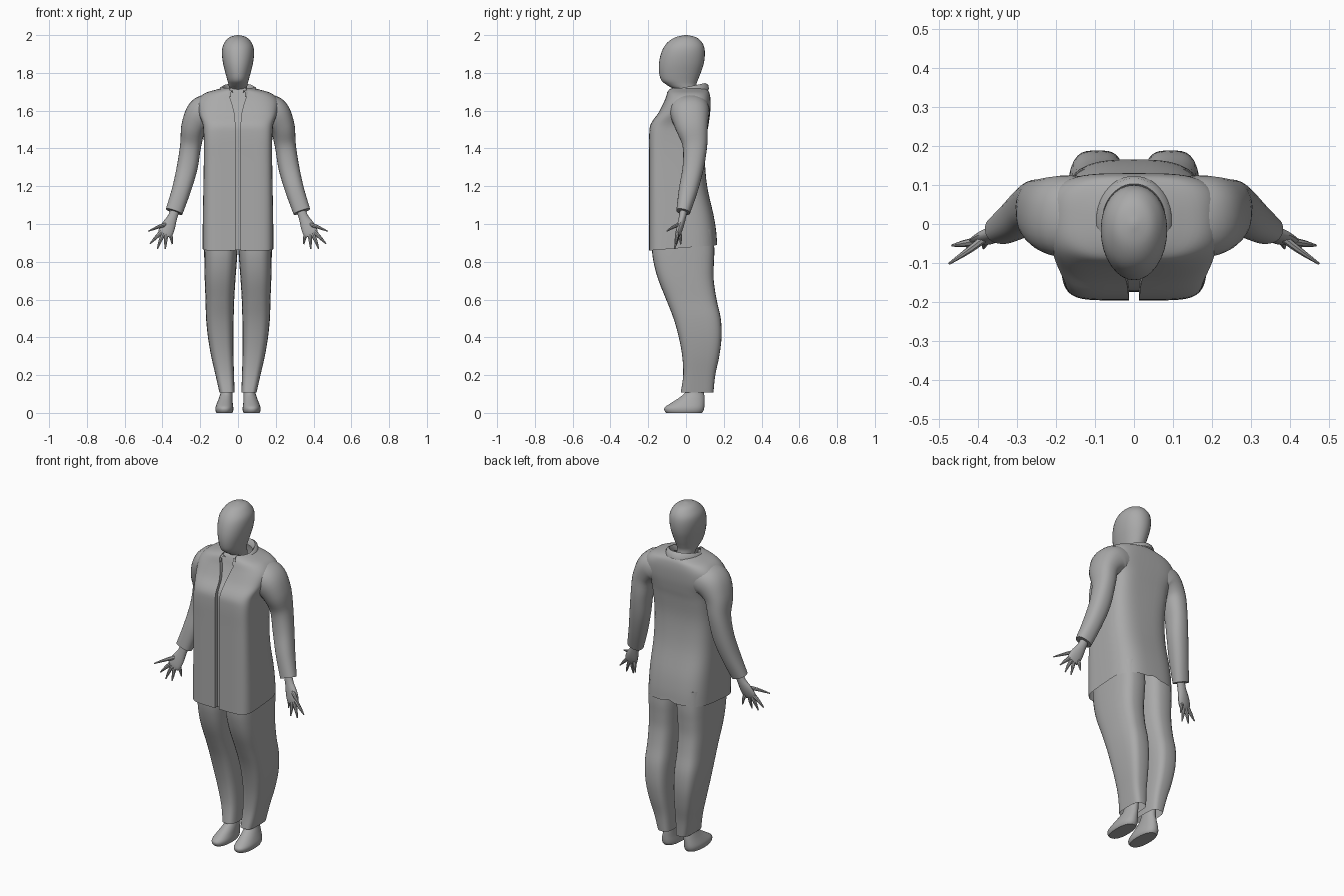
import bpy, bmesh, math
from mathutils import Vector

if "Cube" in bpy.data.objects:
    bpy.data.objects.remove(bpy.data.objects["Cube"])

grey = bpy.data.materials.new("plain grey")
grey.diffuse_color = (0.4, 0.4, 0.4, 1)
grey.use_nodes = True
grey.node_tree.nodes["Principled BSDF"].inputs["Base Color"].default_value = grey.diffuse_color


def spline(keys, n):
    """Smoothly interpolate between rows of key values."""
    out = []
    for i in range(len(keys) - 1):
        a, b = keys[i], keys[i + 1]
        p = keys[max(i - 1, 0)]
        q = keys[min(i + 2, len(keys) - 1)]
        for s in range(n):
            t = s / n
            out.append([0.5 * (2 * B + (C - A) * t + (2 * A - 5 * B + 4 * C - D) * t * t
                               + (3 * B - A - 3 * C + D) * t ** 3)
                        for A, B, C, D in zip(p, a, b, q)])
    out.append(list(keys[-1]))
    return out


def spow(v, e):
    return math.copysign(abs(v) ** e, v)


def skin(bm, rings, closed=True, cap0=False, cap1=False):
    """Bridge rings of points with quads."""
    vs = [[bm.verts.new(p) for p in r] for r in rings]
    n = len(vs[0])
    for a, b in zip(vs, vs[1:]):
        for i in range(n if closed else n - 1):
            j = (i + 1) % n
            bm.faces.new((a[i], a[j], b[j], b[i]))
    if cap0:
        bm.faces.new(vs[0][::-1])
    if cap1:
        bm.faces.new(vs[-1])


def finish(bm, name, mirror=False, angle=40):
    bmesh.ops.recalc_face_normals(bm, faces=bm.faces)
    me = bpy.data.meshes.new(name)
    bm.to_mesh(me)
    bm.free()
    ob = bpy.data.objects.new(name, me)
    bpy.context.collection.objects.link(ob)
    me.materials.append(grey)
    if mirror:
        m = ob.modifiers.new("Mirror", 'MIRROR')
        m.merge_threshold = 0.0005
    bpy.ops.object.select_all(action='DESELECT')
    ob.select_set(True)
    bpy.context.view_layer.objects.active = ob
    bpy.ops.object.shade_smooth_by_angle(angle=math.radians(angle))
    return ob


def stack(name, keys, n=4, seg=32, mirror=False, cap0=True, cap1=True):
    """Loft of level sections: (x centre, z, y front, y back, x radius, exponent)."""
    rings = []
    for cx, z, y0, y1, rx, e in spline(keys, n):
        ring = []
        for k in range(seg):
            t = 2 * math.pi * k / seg
            ring.append((cx + rx * spow(math.cos(t), 2 / e),
                         (y0 + y1) / 2 + (y1 - y0) / 2 * spow(math.sin(t), 2 / e), z))
        rings.append(ring)
    bm = bmesh.new()
    skin(bm, rings, True, cap0, cap1)
    return finish(bm, name, mirror)


def tube(bm, keys, n=4, seg=20, e=2.0, cap0=True, cap1=True):
    """Tube along a path: (x, y, z, half width in the xz plane, half width in y)."""
    rows = spline(keys, n)
    rings = []
    for i, r in enumerate(rows):
        a, b = rows[max(i - 1, 0)], rows[min(i + 1, len(rows) - 1)]
        d = (Vector(b[:3]) - Vector(a[:3])).normalized()
        u = d.cross(Vector((0, 1, 0))).normalized()
        v = d.cross(u)
        c = Vector(r[:3])
        rings.append([c + u * r[3] * spow(math.cos(2 * math.pi * k / seg), 2 / e)
                      + v * r[4] * spow(math.sin(2 * math.pi * k / seg), 2 / e)
                      for k in range(seg)])
    skin(bm, rings, True, cap0, cap1)


# Head and neck
stack("head", [
    (0, 1.62, -.05, .06, .045, 2), (0, 1.70, -.055, .058, .045, 2),
    (0, 1.735, -.10, .055, .050, 2), (0, 1.76, -.13, .062, .056, 2.1),
    (0, 1.80, -.142, .078, .067, 2.1), (0, 1.85, -.143, .094, .079, 2.1),
    (0, 1.90, -.133, .10, .085, 2.1), (0, 1.94, -.115, .095, .081, 2.1),
    (0, 1.97, -.088, .078, .065, 2), (0, 1.99, -.052, .05, .042, 2),
    (0, 2.0, -.006, .006, .005, 2)])

# Jacket body: half shell with a recessed front placket, mirrored
body = [  # z, y front, y back, x radius, front exponent, back exponent, placket half width
    (.875, -.195, .165, .187, 6, 3.2, .013), (.95, -.195, .16, .187, 6, 3.2, .013),
    (1.05, -.195, .145, .186, 6, 3.2, .013), (1.2, -.195, .112, .183, 6, 3.2, .013),
    (1.35, -.195, .10, .181, 6, 3.5, .013), (1.47, -.195, .11, .182, 6, 4, .013),
    (1.53, -.186, .12, .188, 5, 4, .014), (1.59, -.145, .128, .21, 4, 4, .020),
    (1.65, -.115, .13, .215, 3.2, 3.5, .036), (1.69, -.10, .125, .18, 2.8, 3, .05),
    (1.71, -.09, .115, .12, 2.4, 2.4, .045), (1.72, -.075, .105, .08, 2.2, 2.2, .04)]
rings = []
for z, y0, y1, rx, ef, eb, g in spline(body, 4):
    mid, half = (y0 + y1) / 2, (y1 - y0) / 2
    ring = [(0, y0 + .022, z), (g, y0 + .022, z)]
    for k in range(33):
        t = -math.pi / 2 + math.pi * k / 32
        e = ef if t < 0 else eb
        x = rx * abs(math.cos(t)) ** (2 / e)
        if k == 32:
            x = 0
        ring.append((max(x, g) if t < 0 else x, mid + half * spow(math.sin(t), 2 / e), z))
    # hem drops toward the front
    fade = max(0, 1 - (z - .875) / .2)
    rings.append([(x, y, zz + .08 * y * fade) for x, y, zz in ring])
x, y, z = rings[0][-1]
rings[0][-1] = (x, y, z + .015)  # small back vent
bm = bmesh.new()
skin(bm, rings, closed=False)
finish(bm, "jacket_body", True, 45)

# Sleeves
bm = bmesh.new()
tube(bm, [(.10, .02, 1.605, .075, .10), (.18, .02, 1.59, .09, .105),
          (.232, .03, 1.52, .068, .088), (.25, .047, 1.42, .056, .066),
          (.269, .038, 1.3, .055, .056), (.30, .012, 1.18, .05, .05),
          (.338, -.015, 1.065, .046, .037)], n=5, seg=28, e=2.3)
finish(bm, "sleeves", True)

# Folded collar, open at the front
bm = bmesh.new()
rings = []
for k in range(21):
    t = -math.pi / 2 + .38 + (math.pi - .38) * k / 20
    lift = .02 * (1 + math.sin(t))
    c, s = math.cos(t), math.sin(t)
    if k == 20:
        c = 0
    rings.append([(rx * c, .005 + ry * s, z + lift) for rx, ry, z in
                  ((.070, .080, 1.675), (.074, .088, 1.695), (.082, .098, 1.706),
                   (.096, .112, 1.698), (.102, .118, 1.672))])
skin(bm, rings, closed=False)
ob = finish(bm, "collar", True, 50)

# Trouser legs
stack("trouser_legs", [
    (.091, .97, -.18, .145, .088, 3), (.091, .86, -.18, .15, .088, 3),
    (.093, .78, -.168, .147, .085, 3), (.095, .70, -.145, .147, .081, 3),
    (.096, .60, -.105, .162, .076, 3), (.096, .50, -.066, .184, .073, 3.2),
    (.092, .40, -.038, .188, .067, 3.4), (.083, .30, -.02, .176, .059, 3.4),
    (.070, .20, -.015, .155, .049, 3.4), (.058, .107, -.028, .145, .040, 3.4)],
    mirror=True, cap1=False)

# Feet
stack("feet", [
    (.072, 0, -.105, .085, .042, 2.3), (.072, .012, -.114, .093, .047, 2.3),
    (.072, .03, -.112, .097, .047, 2.3), (.069, .055, -.075, .098, .041, 2.2),
    (.064, .085, -.03, .098, .035, 2), (.060, .12, .0, .096, .031, 2),
    (.062, .22, .01, .11, .033, 2)], n=3, mirror=True)

# Hands: palm plus spread fingers and thumb
bm = bmesh.new()
tube(bm, [(.325, -.008, 1.10, .026, .02), (.345, -.018, 1.04, .025, .019),
          (.368, -.03, .99, .037, .018), (.384, -.04, .955, .039, .014),
          (.390, -.044, .94, .032, .009)], n=3, seg=16)
for base, knuckle, tip in (
        ((.375, -.03, 1.0), (.42, -.065, .985), (.474, -.102, .962)),
        ((.405, -.045, .958), (.435, -.05, .928), (.466, -.055, .895)),
        ((.394, -.045, .95), (.412, -.052, .91), (.427, -.06, .868)),
        ((.38, -.043, .95), (.383, -.05, .91), (.385, -.062, .868)),
        ((.362, -.038, .965), (.354, -.03, .93), (.348, -.028, .893))):
    tube(bm, [(*base, .012, .011), (*knuckle, .009, .009),
              (*tip, .003, .003)], n=3, seg=8)
finish(bm, "hands", True)
